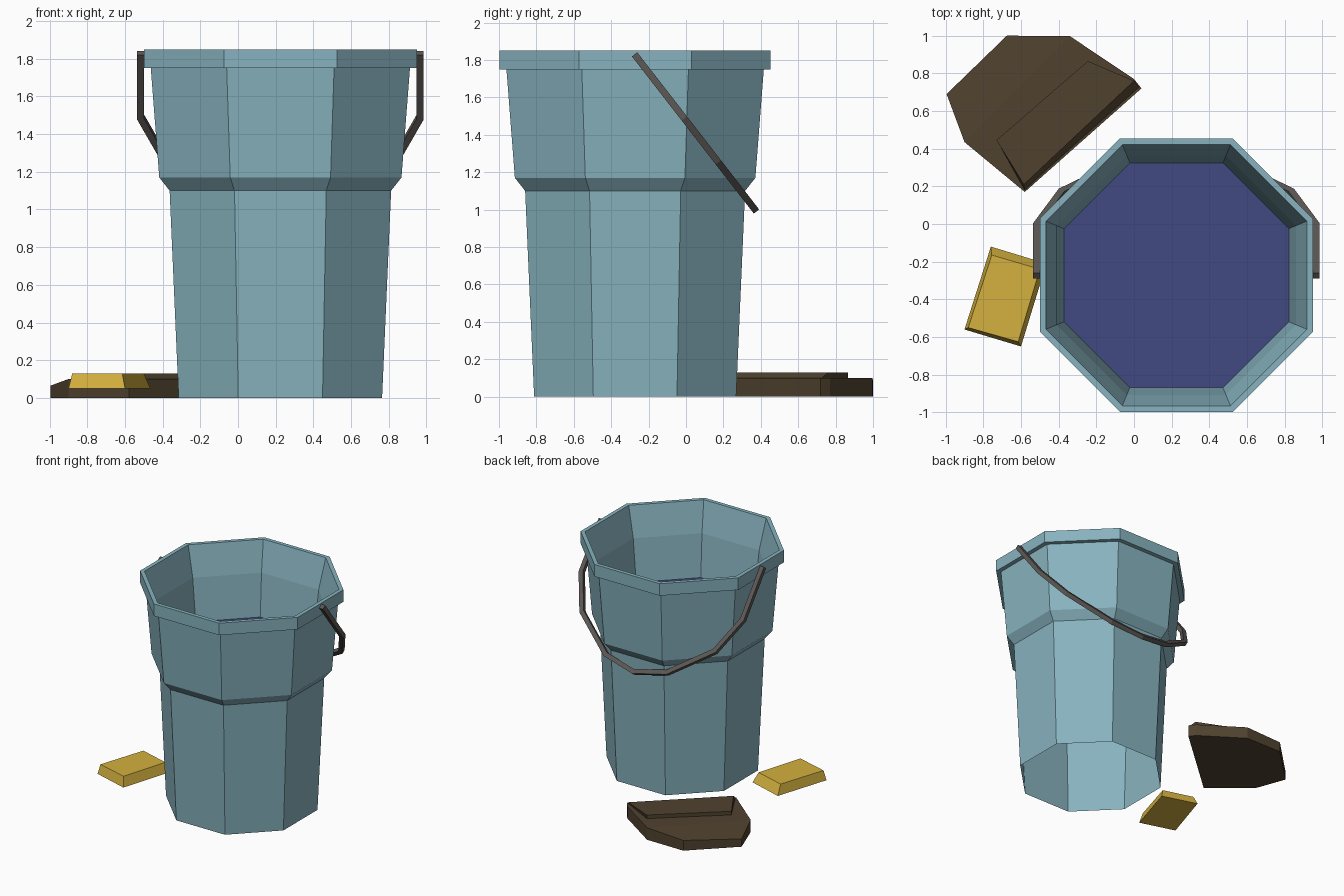
import bpy, bmesh, math
from mathutils import Vector

if "Cube" in bpy.data.objects:
    bpy.data.objects.remove(bpy.data.objects["Cube"])


def material(name, rgb):
    m = bpy.data.materials.new(name)
    m.diffuse_color = (*rgb, 1)
    m.use_nodes = True
    m.node_tree.nodes["Principled BSDF"].inputs["Base Color"].default_value = m.diffuse_color
    return m


PALE_BLUE = material("pale_blue", (0.245, 0.45, 0.52))
WATER_BLUE = material("water_blue", (0.053, 0.068, 0.22))
DARK_GREY = material("dark_grey", (0.11, 0.098, 0.092))
GOLD = material("gold", (0.66, 0.44, 0.05))
BROWN = material("brown", (0.08, 0.054, 0.028))


def loft(name, rings, mat, cap=True, fix_normals=True):
    """Skin a list of equal-length point loops, optionally capping both ends."""
    bm = bmesh.new()
    loops = [[bm.verts.new(p) for p in ring] for ring in rings]
    n = len(loops[0])
    for a, b in zip(loops, loops[1:]):
        for i in range(n):
            j = (i + 1) % n
            bm.faces.new((a[i], a[j], b[j], b[i]))
    if cap:
        bm.faces.new(loops[0][::-1])
        if len(loops) > 1:
            bm.faces.new(loops[-1])
    if fix_normals and len(loops) > 1:
        bmesh.ops.recalc_face_normals(bm, faces=bm.faces)
    me = bpy.data.meshes.new(name)
    bm.to_mesh(me)
    bm.free()
    me.materials.append(mat)
    ob = bpy.data.objects.new(name, me)
    bpy.context.collection.objects.link(ob)
    return ob


CX, CY = 0.225, -0.272


def octagon(apothem, z):
    r = apothem / math.cos(math.pi / 8)
    return [(CX + r * math.cos(math.pi / 8 + k * math.pi / 4),
             CY + r * math.sin(math.pi / 8 + k * math.pi / 4), z) for k in range(8)]


# Bucket: open-bottomed octagonal shell, stepped wall, rim and inner wall
profile = [(0.54, 0), (0.588, 1.10), (0.643, 1.17), (0.688, 1.75), (0.725, 1.75),
           (0.725, 1.85), (0.693, 1.85), (0.635, 1.60), (0.597, 1.25)]
loft("bucket", [octagon(a, z) for a, z in profile], PALE_BLUE, cap=False, fix_normals=False)

# Water surface inside
water = loft("water", [octagon(0.597, 1.25)], WATER_BLUE)
water.data.flip_normals()

# Handle: square bar following a half loop in a tilted plane
half = [(0.742, 0), (0.742, 0.43), (0.61, 0.72), (0.28, 0.98)]
path = [Vector((-w, t)) for w, t in half] + [Vector((0, 1.045))] + \
       [Vector((w, t)) for w, t in reversed(half)]
down = Vector((0, 0.613, -0.79))
normal = Vector((0, 0.79, 0.613))
origin = Vector((CX, -0.275, 1.83))
H = 0.018
rings = []
for i, p in enumerate(path):
    d0 = (p - path[max(i - 1, 0)]).normalized()
    d1 = (path[min(i + 1, len(path) - 1)] - p).normalized()
    d = (d0 + d1).normalized()
    miter = Vector((-d.y, d.x)) * H / d.dot(d1 if d1.length else d0)
    ring = []
    for s, k in ((-1, -1), (1, -1), (1, 1), (-1, 1)):
        q = p + miter * s
        ring.append(origin + Vector((q.x, 0, 0)) + down * q.y + normal * H * k)
    rings.append(ring)
loft("handle", rings, DARK_GREY)

# Gold bar beside the bucket
bar_bottom = [(-0.76, -0.12), (-0.90, -0.56), (-0.60, -0.65), (-0.465, -0.21)]
bar_top = [(-0.755, -0.165), (-0.88, -0.55), (-0.615, -0.625), (-0.50, -0.24)]
loft("gold_bar", [[(x, y, 0.05) for x, y in bar_bottom],
                  [(x, y, 0.13) for x, y in bar_top]], GOLD)

# Flat brown slab with a lower outer corner
slab = [(-0.995, 0.69, 0.065), (-0.90, 0.435, 0.10), (-0.58, 0.17, 0.10), (0.04, 0.72, 0.10),
        (0.0, 0.77, 0.10), (-0.34, 0.997, 0.10), (-0.675, 1.0, 0.085)]
slab_ob = loft("slab", [[(x, y, 0) for x, y, z in slab], slab], BROWN)
bm = bmesh.new()
bm.from_mesh(slab_ob.data)
bm.verts.ensure_lookup_table()
bmesh.ops.connect_vert_pair(bm, verts=[bm.verts[8], bm.verts[12]])  # crease across the top
bm.to_mesh(slab_ob.data)
bm.free()

# Raised plate on the slab
plate_bottom = [(-0.73, 0.445), (-0.58, 0.175), (0.03, 0.72), (-0.245, 0.865)]
plate_top = [(-0.73, 0.445), (-0.585, 0.21), (0.0, 0.76), (-0.245, 0.865)]
loft("slab_plate", [[(x, y, 0.095) for x, y in plate_bottom],
                    [(x, y, 0.13) for x, y in plate_top]], BROWN)
